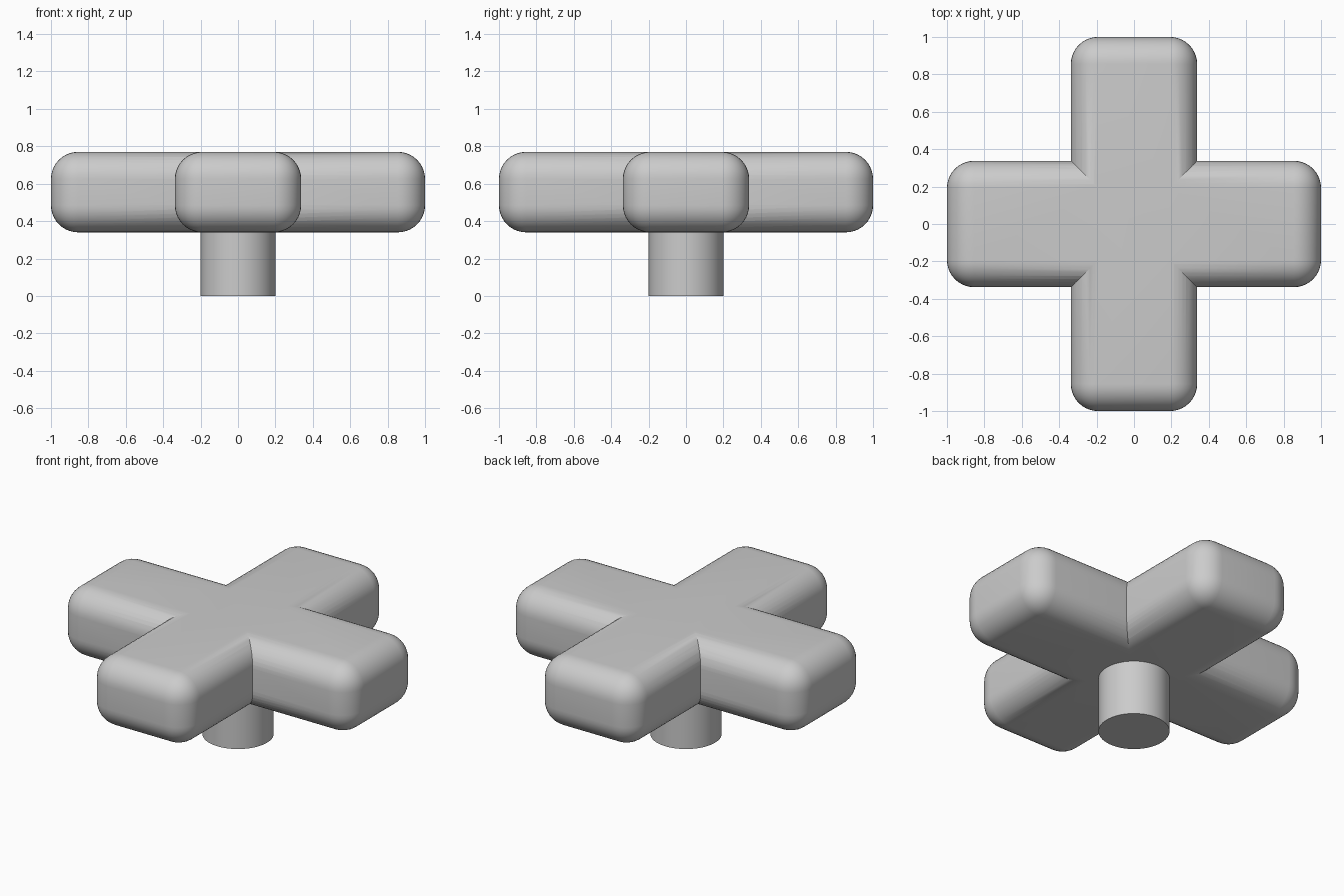
import bpy
import math

if "Cube" in bpy.data.objects:
    bpy.data.objects.remove(bpy.data.objects["Cube"])


def rounded_bar(name, size_x, size_y):
    """Bar with all edges rounded, spanning z 0.34 to 0.77."""
    bpy.ops.mesh.primitive_cube_add(size=1, location=(0, 0, 0.555))
    bar = bpy.context.object
    bar.name = name
    bar.scale = (size_x, size_y, 0.43)
    bpy.ops.object.transform_apply(location=False, rotation=False, scale=True)
    bevel = bar.modifiers.new("round", 'BEVEL')
    bevel.width = 0.145
    bevel.segments = 10
    bpy.ops.object.modifier_apply(modifier=bevel.name)
    return bar


# Cross handle: two rounded bars joined into one body
side_bar = rounded_bar("side_bar", 0.675, 2)
handle = rounded_bar("cross_handle", 2, 0.675)
union = handle.modifiers.new("join", 'BOOLEAN')
union.operation = 'UNION'
union.solver = 'EXACT'
union.object = side_bar
bpy.ops.object.modifier_apply(modifier=union.name)
bpy.data.objects.remove(side_bar)
bpy.ops.object.shade_smooth_by_angle(angle=math.radians(30))

# Round stem underneath
bpy.ops.mesh.primitive_cylinder_add(vertices=64, radius=0.2, depth=0.35,
                                    location=(0, 0, 0.175))
bpy.context.object.name = "stem"
bpy.ops.object.shade_smooth_by_angle(angle=math.radians(30))
